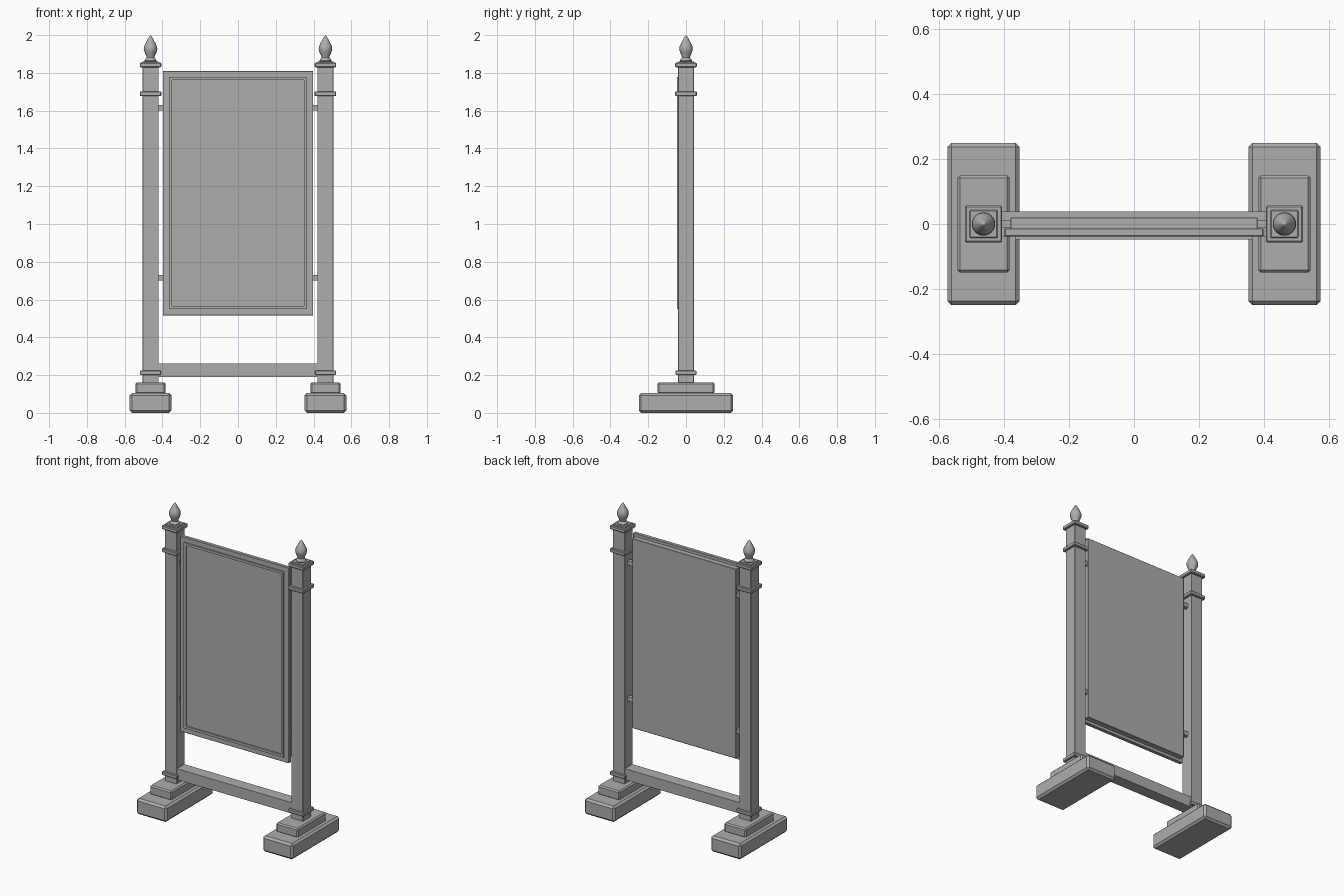
import bpy, bmesh, math

cube = bpy.data.objects.get("Cube")
if cube:
    bpy.data.objects.remove(cube, do_unlink=True)

grey = bpy.data.materials.new("plain grey")
grey.use_nodes = True
COLOUR = (0.42, 0.42, 0.42, 1)
grey.diffuse_color = COLOUR
grey.node_tree.nodes["Principled BSDF"].inputs["Base Color"].default_value = COLOUR


def add_object(name, bm):
    bmesh.ops.recalc_face_normals(bm, faces=bm.faces[:])
    mesh = bpy.data.meshes.new(name)
    bm.to_mesh(mesh)
    bm.free()
    mesh.materials.append(grey)
    obj = bpy.data.objects.new(name, mesh)
    bpy.context.collection.objects.link(obj)
    return obj


def box(name, x, y, z, bevel=0.0):
    """Box spanning the given (min, max) ranges, with chamfered edges."""
    bm = bmesh.new()
    bmesh.ops.create_cube(bm, size=1)
    for v in bm.verts:
        v.co = [lo + (c + 0.5) * (hi - lo) for c, (lo, hi) in zip(v.co, (x, y, z))]
    if bevel:
        bmesh.ops.bevel(bm, geom=bm.edges[:], offset=bevel, segments=1, affect='EDGES')
    return add_object(name, bm)


def frame(name, half, z, width, y):
    """Rectangular picture frame with open middle."""
    bm = bmesh.new()
    loops = []
    for yy in y:
        for inset in (0, width):
            h, lo, hi = half - inset, z[0] + inset, z[1] - inset
            loops.append([bm.verts.new((px, yy, pz))
                          for px, pz in ((-h, lo), (h, lo), (h, hi), (-h, hi))])
    outer_f, inner_f, outer_b, inner_b = loops
    for a, b in ((outer_f, inner_f), (inner_f, inner_b),
                 (inner_b, outer_b), (outer_b, outer_f)):
        for i in range(4):
            j = (i + 1) % 4
            bm.faces.new((a[i], a[j], b[j], b[i]))
    return add_object(name, bm)


def lathe(name, cx, profile, sides=24):
    bm = bmesh.new()
    verts = [bm.verts.new((r, 0, z)) for r, z in profile]
    edges = [bm.edges.new(pair) for pair in zip(verts, verts[1:])]
    bmesh.ops.spin(bm, geom=verts + edges, cent=(0, 0, 0), axis=(0, 0, 1),
                   angle=math.tau, steps=sides)
    bmesh.ops.remove_doubles(bm, verts=bm.verts[:], dist=0.0001)
    obj = add_object(name, bm)
    obj.location.x = cx
    bpy.ops.object.select_all(action='DESELECT')
    obj.select_set(True)
    bpy.context.view_layer.objects.active = obj
    bpy.ops.object.shade_smooth_by_angle(angle=math.radians(40))
    return obj


# Posts with feet, collars, caps and finials: (name, half x, half y, z range, bevel)
POST_PARTS = [
    ("foot", 0.111, 0.25, (0, 0.105), 0.013),
    ("foot_step", 0.08, 0.15, (0.1, 0.162), 0.008),
    ("post", 0.043, 0.043, (0.155, 1.835), 0.002),
    ("lower_collar", 0.056, 0.056, (0.2, 0.225), 0.004),
    ("upper_collar", 0.057, 0.057, (1.677, 1.702), 0.004),
    ("cap", 0.057, 0.057, (1.829, 1.854), 0.004),
    ("cap_step", 0.043, 0.043, (1.85, 1.861), 0.003),
]
FINIAL = [(0, 1.858), (0.03, 1.858), (0.032, 1.866), (0.027, 1.874), (0.021, 1.881),
          (0.023, 1.89), (0.031, 1.908), (0.036, 1.925), (0.034, 1.94), (0.026, 1.958),
          (0.015, 1.978), (0.006, 1.994), (0, 2.0)]

for side, cx in (("left", 0.463), ("right", -0.463)):
    for part, hx, hy, z, bevel in POST_PARTS:
        box(f"{side}_{part}", (cx - hx, cx + hx), (-hy, hy), z, bevel)
    lathe(f"{side}_finial", cx, FINIAL)

# Rail joining the posts
box("cross_rail", (-0.425, 0.425), (-0.039, 0.039), (0.19, 0.262))

# Display board: backing, front board and raised trim
box("board_backing", (-0.38, 0.38), (-0.016, 0.02), (0.535, 1.79), 0.002)
box("front_board", (-0.398, 0.398), (-0.038, -0.014), (0.515, 1.81), 0.002)
frame("board_trim", 0.365, (0.549, 1.778), 0.016, (-0.048, -0.036))

# Hidden brackets that carry the board between the posts
for side, s in (("left", 1), ("right", -1)):
    for level, z in (("lower", 0.7), ("upper", 1.6)):
        box(f"{side}_{level}_bracket", sorted((s * 0.37, s * 0.43)),
            (-0.012, 0.012), (z, z + 0.03))
